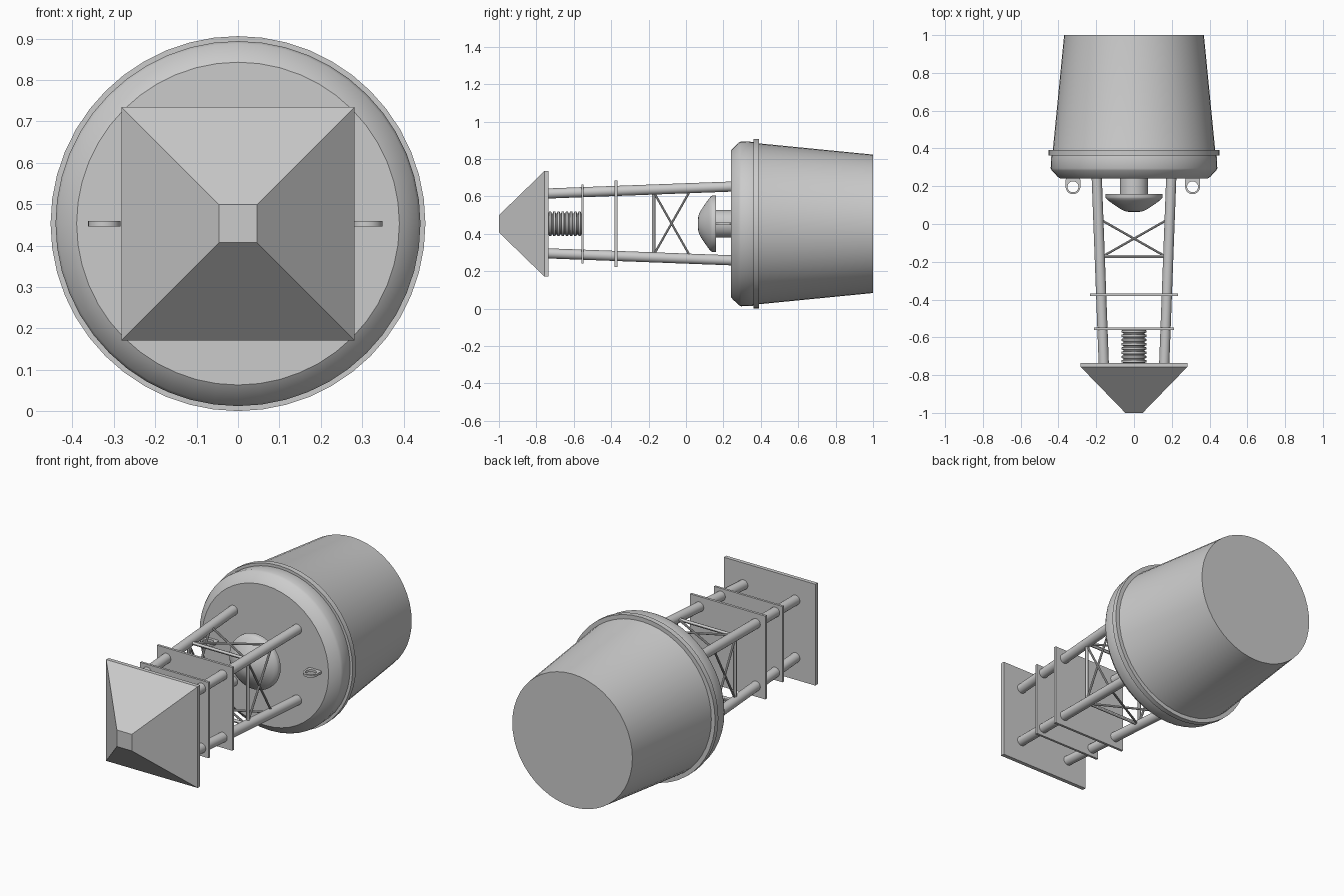
import bpy, bmesh, math
from mathutils import Vector

if "Cube" in bpy.data.objects:
    bpy.data.objects.remove(bpy.data.objects["Cube"])

CZ = 0.453  # height of the long axis


def finish(name, bm, smooth=True):
    bmesh.ops.recalc_face_normals(bm, faces=bm.faces)
    me = bpy.data.meshes.new(name)
    bm.to_mesh(me)
    bm.free()
    ob = bpy.data.objects.new(name, me)
    bpy.context.collection.objects.link(ob)
    if smooth:
        bpy.ops.object.select_all(action='DESELECT')
        ob.select_set(True)
        bpy.context.view_layer.objects.active = ob
        bpy.ops.object.shade_smooth_by_angle(angle=math.radians(30))
    return ob


def loft(name, rings, smooth=True):
    """Bridge rings of points and cap both ends."""
    bm = bmesh.new()
    vs = [[bm.verts.new(p) for p in r] for r in rings]
    n = len(vs[0])
    for a, b in zip(vs, vs[1:]):
        for i in range(n):
            j = (i + 1) % n
            bm.faces.new((a[i], a[j], b[j], b[i]))
    bm.faces.new(vs[0])
    bm.faces.new(vs[-1])
    return finish(name, bm, smooth)


def lathe(name, profile, n=48):
    """Solid of revolution about the y axis from (y, radius) pairs."""
    return loft(name, [[(r * math.cos(2 * math.pi * i / n), y,
                         CZ + r * math.sin(2 * math.pi * i / n))
                        for i in range(n)] for y, r in profile])


def square(name, profile):
    """Solid with square sections from (y, half width) pairs."""
    return loft(name, [[(sx * h, y, CZ + sz * h) for sx, sz in CORNERS]
                       for y, h in profile], False)


def rod(name, a, b, r, n=16):
    a, b = Vector(a), Vector(b)
    q = (b - a).to_track_quat('Z', 'Y')
    ring = [q @ Vector((r * math.cos(2 * math.pi * i / n),
                        r * math.sin(2 * math.pi * i / n), 0)) for i in range(n)]
    return loft(name, [[p + v for v in ring] for p in (a, b)])


CORNERS = [(-1, -1), (1, -1), (1, 1), (-1, 1)]


def leg_point(corner, y):
    h = 0.16 + (y + 0.74) / 0.98 * 0.037
    return (corner[0] * h, y, CZ + 0.002 + corner[1] * h)


# Float body and its rubbing band
lathe("float_hull", [(0.24, 0.39), (0.25, 0.404), (0.283, 0.435), (0.295, 0.441),
                     (0.36, 0.438), (0.39, 0.43), (1.0, 0.37)])
lathe("hull_band", [(0.362, 0.453), (0.391, 0.453)])

# Pyramid top
square("top_pyramid", [(-0.735, 0.282), (-0.757, 0.282), (-1.0, 0.046)])

# Ribbed lantern
ribs = [(-0.74, 0.056)]
for i in range(8):
    y = -0.735 + i * 0.0225
    ribs += [(y, 0.056), (y + 0.003, 0.066), (y + 0.014, 0.066), (y + 0.017, 0.056)]
lathe("lantern", ribs + [(-0.552, 0.056)], 32)

# Two square deck plates
square("upper_plate", [(-0.56, 0.211), (-0.547, 0.211)])
square("lower_plate", [(-0.381, 0.232), (-0.367, 0.232)])

# Tower legs with a braced bay on each side
for k, c in enumerate(CORNERS):
    d = CORNERS[(k + 1) % 4]
    rod(f"tower_leg_{k}", leg_point(c, -0.745), leg_point(c, 0.26), 0.027, 20)
    rod(f"cross_bar_{k}", leg_point(c, -0.172), leg_point(d, -0.172), 0.009, 12)
    rod(f"brace_a_{k}", leg_point(c, -0.18), leg_point(d, 0.03), 0.006, 10)
    rod(f"brace_b_{k}", leg_point(d, -0.18), leg_point(c, 0.03), 0.006, 10)

# Mushroom vent on the deck
lathe("vent_stem", [(0.15, 0.074), (0.25, 0.074)], 32)
lathe("vent_cap", [(0.063, 0.02), (0.067, 0.045), (0.077, 0.068), (0.098, 0.1),
                   (0.123, 0.135), (0.135, 0.148), (0.142, 0.151), (0.16, 0.151)], 40)

# Lifting eyes: rounded tabs with a round hole
N = 32
for side, x in (("left", -0.323), ("right", 0.31)):
    cy, R, r = 0.197, 0.039, 0.029
    bm = bmesh.new()
    layers = []
    for z in (CZ - 0.0065, CZ + 0.0065):
        inner, outer = [], []
        for i in range(N):
            a = 2 * math.pi * i / N
            ca, sa = math.cos(a), math.sin(a)
            k = R if sa <= 0 else R / max(abs(ca), sa * R / 0.048)
            inner.append(bm.verts.new((x + r * ca, cy + r * sa, z)))
            outer.append(bm.verts.new((x + k * ca, cy + k * sa, z)))
        layers.append((inner, outer))
    (i0, o0), (i1, o1) = layers
    for p, q in ((i0, o0), (o0, o1), (o1, i1), (i1, i0)):
        for i in range(N):
            j = (i + 1) % N
            bm.faces.new((p[i], p[j], q[j], q[i]))
    finish(f"lifting_eye_{side}", bm)
